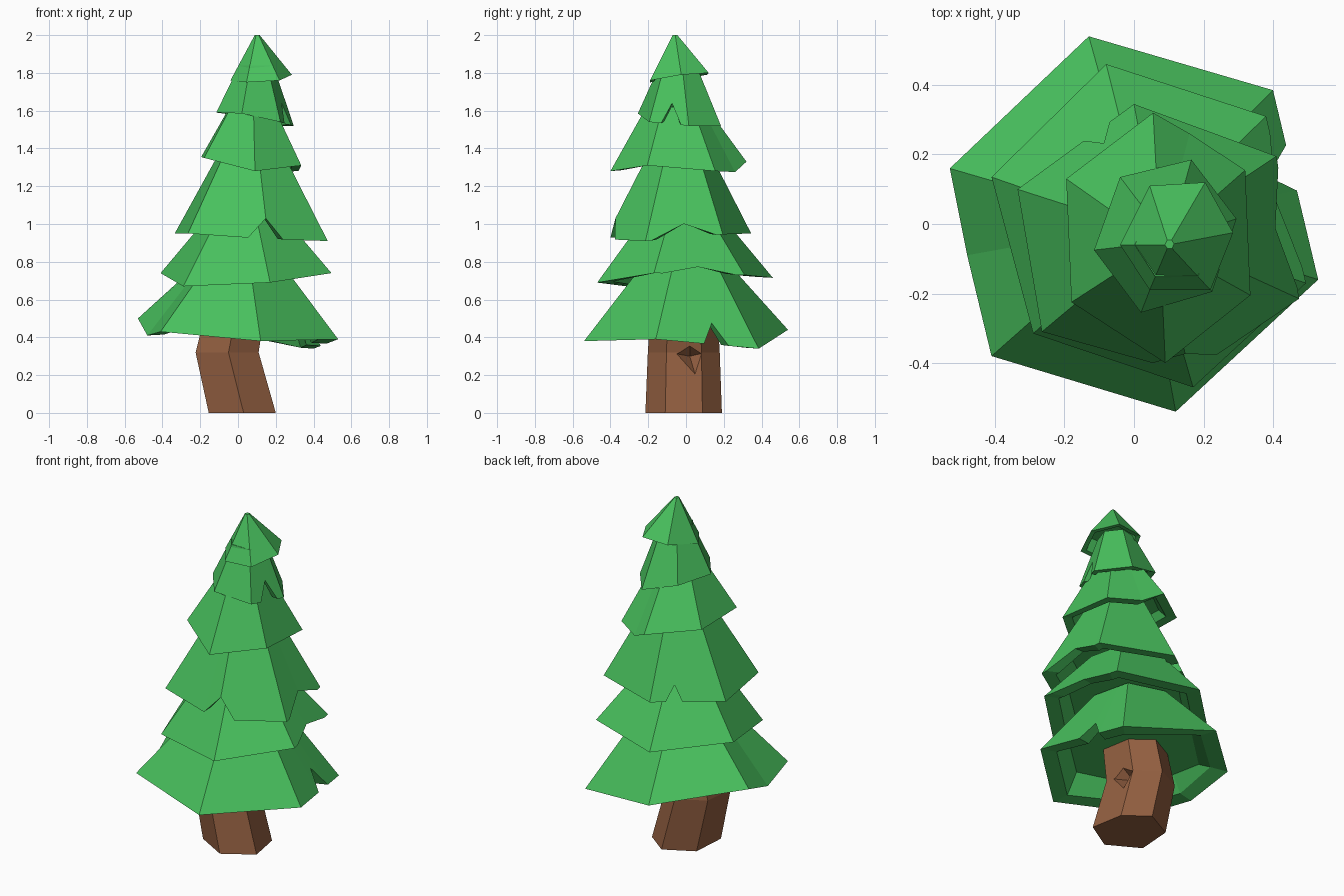
import bpy, bmesh, math
from mathutils import Vector, Matrix

if "Cube" in bpy.data.objects:
    bpy.data.objects.remove(bpy.data.objects["Cube"])

def material(name, color):
    m = bpy.data.materials.new(name)
    m.diffuse_color = (*color, 1)
    m.use_nodes = True
    m.node_tree.nodes["Principled BSDF"].inputs["Base Color"].default_value = m.diffuse_color
    return m

GREEN = material("needles", (0.065, 0.53, 0.11))
BROWN = material("bark", (0.29, 0.115, 0.052))

def loft(name, rings, mat, cap_start=False, cap_end=False):
    bm = bmesh.new()
    loops = [[bm.verts.new(p) for p in r] for r in rings]
    n = len(loops[0])
    for a, b in zip(loops, loops[1:]):
        for i in range(n):
            j = (i + 1) % n
            bm.faces.new((a[i], a[j], b[j], b[i]))
    if cap_start:
        bm.faces.new(loops[0][::-1])
    if cap_end:
        bm.faces.new(loops[-1])
    bmesh.ops.recalc_face_normals(bm, faces=bm.faces)
    me = bpy.data.meshes.new(name)
    bm.to_mesh(me)
    bm.free()
    me.materials.append(mat)
    ob = bpy.data.objects.new(name, me)
    bpy.context.collection.objects.link(ob)
    return ob

def tier(name, corners, center, top_z, scale, notches=()):
    """Closed skirt with a lip and a hollow underside; notches are (edge position, half width, depth)."""
    c = [Vector(p) for p in corners]
    n = len(c)
    low = min(p.z for p in c)
    axis = Vector((*center, 0))
    params = {float(i): 0.0 for i in range(n)}
    for u, w, d in notches:
        params = {k: v for k, v in params.items() if not u - w < k < u + w}
        params.update({u - w: 0.0, u: d, u + w: 0.0})
    inner, lip, rim, top = [], [], [], []
    for u, d in sorted(params.items(), reverse=True):
        i, t = int(u) % n, u - int(u)
        p = c[i].lerp(c[(i + 1) % n], t)
        flat = Vector((p.x, p.y, 0)) - axis
        q = axis + flat * scale
        q.z = top_z
        r = p.lerp(q, d)
        around = Vector((r.x, r.y, 0)) - axis
        rim.append(r)
        top.append(q)
        lip.append(axis + around * .82 + Vector((0, 0, r.z + .005)))
        inner.append(axis + flat * .70 + Vector((0, 0, low + (top_z - low) * .36)))
    return loft(name, [inner, lip, rim, top], GREEN, True, True)

# Foliage tiers: corners run left, back left, back right, right, front, front left
tier("tier_1", [(-.53, .16, .50), (-.13, .54, .44), (.40, .385, .34),
                (.53, -.16, .39), (.12, -.54, .38), (-.41, -.38, .43), (-.48, -.09, .41)],
     (.02, 0), .80, .40, [(2.41, .12, .26)])
tier("tier_2", [(-.41, .135, .74), (-.08, .46, .715), (.38, .31, .73),
                (.495, -.17, .74), (.17, -.47, .69), (-.29, -.315, .67)],
     (.04, -.02), 1.05, .42, [(2.5, .4, .12)])
tier("tier_3", [(-.335, .10, .95), (0, .345, .95), (.41, .195, .945),
                (.475, -.215, .91), (.16, -.43, .92), (-.265, -.31, .95)],
     (.07, -.03), 1.42, .36, [(.68, .11, .18), (2.5, .42, .15), (4.0, .25, .22)])
tier("tier_4", [(-.195, .13, 1.355), (.055, .32, 1.33), (.16, .26, 1.275), (.32, .155, 1.28),
                (.335, -.205, 1.31), (.09, -.40, 1.28), (-.18, -.225, 1.35)],
     (.075, -.06), 1.62, .44)
tier("tier_5", [(-.115, -.075, 1.59), (-.04, .135, 1.58), (.165, .185, 1.52),
                (.295, .015, 1.52), (.225, -.195, 1.54), (.02, -.255, 1.585)],
     (.10, -.05), 1.82, .48, [(3.45, .25, .38)])
tier("tree_top", [(-.04, -.06, 1.76), (.045, .11, 1.79), (.205, .12, 1.80),
                  (.285, -.025, 1.79), (.22, -.19, 1.76), (.045, -.19, 1.75)],
     (.10, -.06), 2.0, .08)

# Bent six-sided trunk
base = [(.20, -.11), (.165, .087), (.03, .19), (-.14, .10), (-.155, -.11), (.03, -.215)]
rings = [[((x - .02) * s + .02 + dx, y * s, z) for x, y in base]
         for z, s, dx in [(0, 1, 0), (.32, .94, -.08), (.72, .82, 0)]]
trunk = loft("trunk", rings, BROWN, True, True)

# Faceted knot hollow on the right side of the trunk
pit = [(.15, -.09, .32), (.14, .02, .39), (.14, .15, .33), (.19, .07, .13)]
tip = Vector((.02, .02, .30))
cutter = loft("knot_cutter", [pit, [tip + (Vector(p) - tip) * .02 for p in pit]], BROWN, True, True)
cutter.hide_render = True
cutter.hide_viewport = True
cut = trunk.modifiers.new("knot_hollow", 'BOOLEAN')
cut.operation = 'DIFFERENCE'
cut.solver = 'EXACT'
cut.object = cutter
